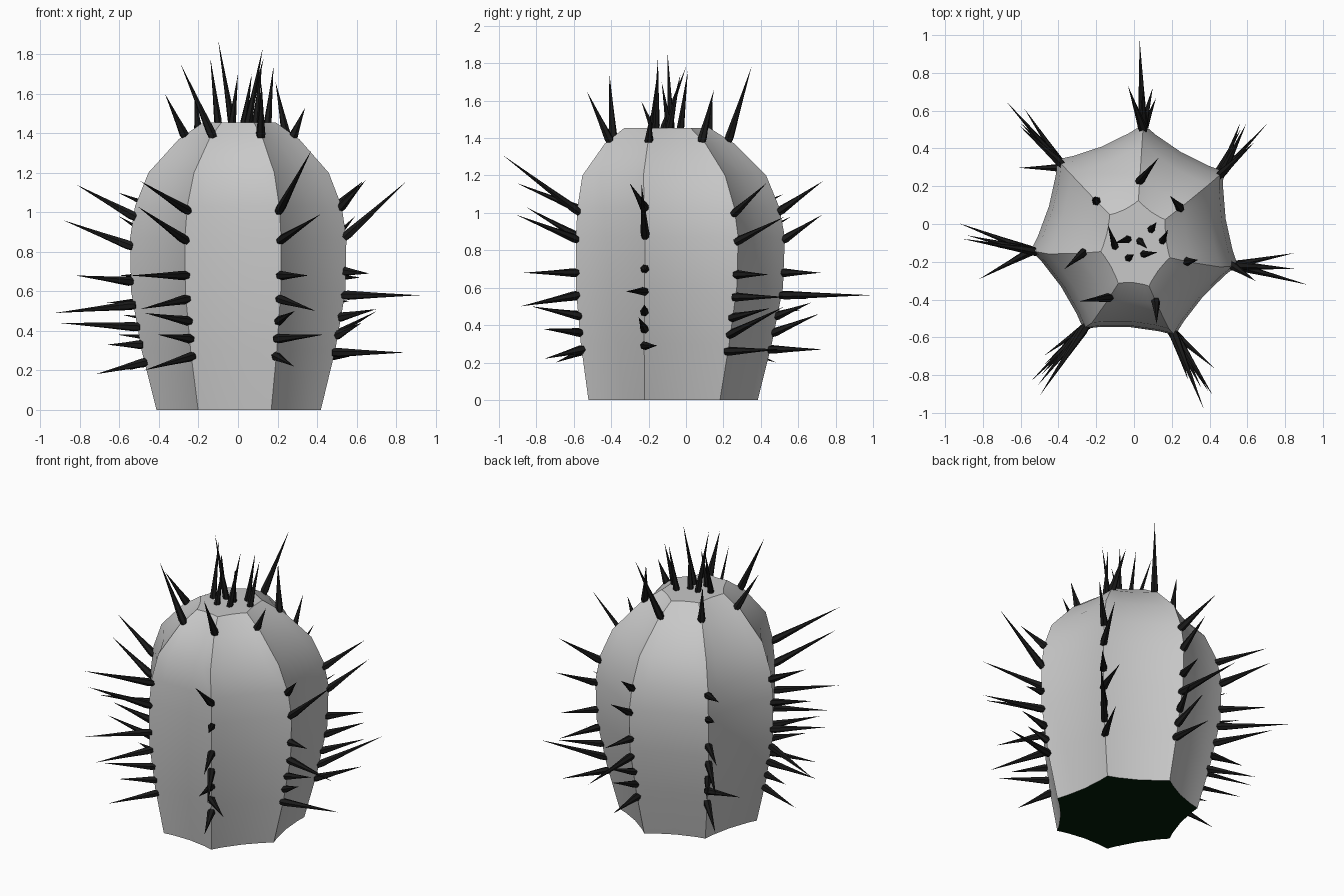
import bpy, bmesh, math
from mathutils import Vector

if "Cube" in bpy.data.objects:
    bpy.data.objects.remove(bpy.data.objects["Cube"])

RIBS = 7
FIRST = math.radians(86)
STEP = 2 * math.pi / RIBS


def material(name, colour):
    mat = bpy.data.materials.new(name)
    mat.use_nodes = True
    mat.diffuse_color = (*colour, 1)
    mat.node_tree.nodes["Principled BSDF"].inputs["Base Color"].default_value = (*colour, 1)
    return mat


def finish(bm, name, mats, angle):
    bmesh.ops.recalc_face_normals(bm, faces=bm.faces)
    mesh = bpy.data.meshes.new(name)
    bm.to_mesh(mesh)
    bm.free()
    for mat in mats:
        mesh.materials.append(mat)
    obj = bpy.data.objects.new(name, mesh)
    bpy.context.collection.objects.link(obj)
    bpy.ops.object.select_all(action='DESELECT')
    obj.select_set(True)
    bpy.context.view_layer.objects.active = obj
    bpy.ops.object.shade_smooth_by_angle(angle=math.radians(angle))


grey = material("pale_grey", (0.58, 0.58, 0.58))
green = material("dark_green", (0.0005, 0.013, 0.002))
black = material("spine_black", (0.01, 0.01, 0.01))

# Body profile: height, ridge radius, centre y, width factor in x
PROFILE = [(0, .47, -.085, .91), (.3, .53, -.07, .95), (.6, .575, -.055, .97),
           (.87, .58, -.05, .97), (1.03, .56, -.06, .96), (1.2, .51, -.08, .92),
           (1.37, .36, -.1, .87), (1.455, .235, -.11, .8)]


def ring_point(row, angle, scale=1):
    z, r, cy, wide = row
    return Vector((0.01 + r * scale * wide * math.cos(angle), cy + r * scale * math.sin(angle), z))


def ridge_point(rib, z):
    """Point on the crest of a rib at a height."""
    for low, high in zip(PROFILE, PROFILE[1:]):
        if z <= high[0]:
            t = (z - low[0]) / (high[0] - low[0])
            angle = FIRST - rib * STEP
            return ring_point(low, angle).lerp(ring_point(high, angle), t)


# Ribbed body: stacked star rings, each rib a ridge, two flanks and a valley
RIB_SHAPE = [(0, 1), (.15, .92), (.5, .855), (.85, .92)]
bm = bmesh.new()
rings = [[bm.verts.new(ring_point(row, FIRST - (rib + turn) * STEP, scale))
          for rib in range(RIBS) for turn, scale in RIB_SHAPE] for row in PROFILE]
count = len(rings[0])
for low, high in zip(rings, rings[1:]):
    for i in range(count):
        j = (i + 1) % count
        bm.faces.new((low[i], low[j], high[j], high[i]))
bm.faces.new(rings[-1])
base = bm.faces.new(rings[0])
base.material_index = 1
finish(bm, "ribbed_body", [grey, green], 30)


def add_spine(bm, root, tip, radius=0.024):
    """Tapered six-sided spine, sunk a little into the body."""
    axis = (tip - root).normalized()
    side = axis.orthogonal().normalized()
    other = axis.cross(side)
    start = root - axis * 0.015
    loops = []
    for t, k in ((0, .85), (.08, 1), (.45, .55)):
        centre = start.lerp(tip, t)
        loops.append([bm.verts.new(centre + radius * k *
                     (side * math.cos(n * math.pi / 3) + other * math.sin(n * math.pi / 3)))
                     for n in range(6)])
    point = bm.verts.new(tip)
    bm.faces.new(loops[0])
    for n in range(6):
        m = (n + 1) % 6
        for a, b in zip(loops, loops[1:]):
            bm.faces.new((a[n], a[m], b[m], b[n]))
        bm.faces.new((loops[-1][n], loops[-1][m], point))


HEIGHTS = (1.01, .86, .68, .56, .45, .36, .27)


def rib_spines(name, rib, lift, vectors):
    """Seven spines down one rib, given as root-to-tip vectors from the top."""
    bm = bmesh.new()
    for z, vector in zip(HEIGHTS, vectors):
        root = ridge_point(rib, z + lift)
        add_spine(bm, root, root + Vector(vector))
    finish(bm, name, [black], 40)


rib_spines("back_spines", 0, 0, [
    (-.08, .23, .16), (0, .2, .13), (.05, .2, 0), (-.02, .48, 0),
    (.07, .18, .07), (0, .24, .1), (-.02, .28, 0)])
rib_spines("back_left_spines", 1, -.01, [
    (.18, .17, .16), (.12, .25, .13), (.15, .17, 0), (.1, .27, 0),
    (.18, .2, .05), (.27, .29, .15), (.15, .28, .01)])
rib_spines("left_spines", 2, .02, [
    (.12, -.08, .13), (.31, -.02, .28), (.12, 0, -.01), (.38, -.1, 0),
    (.18, 0, .04), (.12, -.03, .06), (.36, .07, 0)])
rib_spines("front_left_spines", 3, 0, [
    (.16, -.4, .3), (.2, -.32, .13), (.14, -.28, 0), (.18, -.3, -.06),
    (.08, -.25, .05), (.23, -.2, .02), (.09, -.2, -.05)])
rib_spines("front_right_spines", 4, 0, [
    (-.24, -.36, .15), (-.24, -.3, .17), (-.28, -.28, 0), (-.23, -.25, -.05),
    (-.22, -.2, .04), (-.16, -.15, .02), (-.24, -.17, -.07)])
rib_spines("right_spines", 5, -.03, [
    (-.29, .05, .16), (-.34, .08, .13), (-.28, -.15, .03), (-.4, .15, -.04),
    (-.4, .07, .02), (-.17, .05, 0), (-.25, .03, -.06)])
rib_spines("back_right_spines", 6, 0, [
    (-.22, .2, .09), (-.2, .22, .12), (-.2, .2, 0), (-.28, .32, -.02),
    (-.2, .3, .03), (-.24, 0, .02), (-.2, .2, -.07)])

# Shoulder spines: tip positions, one per rib
SHOULDER = [(.13, .35, 1.78), (.19, .15, 1.66), (.34, -.19, 1.53), (.12, -.53, 1.65),
            (-.29, -.41, 1.75), (-.37, -.24, 1.6), (-.22, .14, 1.62)]
bm = bmesh.new()
for rib, tip in enumerate(SHOULDER):
    add_spine(bm, ridge_point(rib, 1.39), Vector(tip))
finish(bm, "shoulder_spines", [black], 40)

# Crown spines: root x, y and tip x, y, z
CROWN = [(-.1, -.12, -.14, 0, 1.78), (-.03, -.08, -.1, -.1, 1.87),
         (-.03, -.18, 0, -.16, 1.7), (.03, -.09, .07, -.13, 1.7),
         (.05, -.16, .125, -.15, 1.83), (.15, -.09, .18, -.03, 1.74),
         (.09, -.03, .12, .01, 1.76)]
bm = bmesh.new()
for x, y, tx, ty, tz in CROWN:
    add_spine(bm, Vector((x, y, 1.45)), Vector((tx, ty, tz)), 0.02)
finish(bm, "crown_spines", [black], 40)
